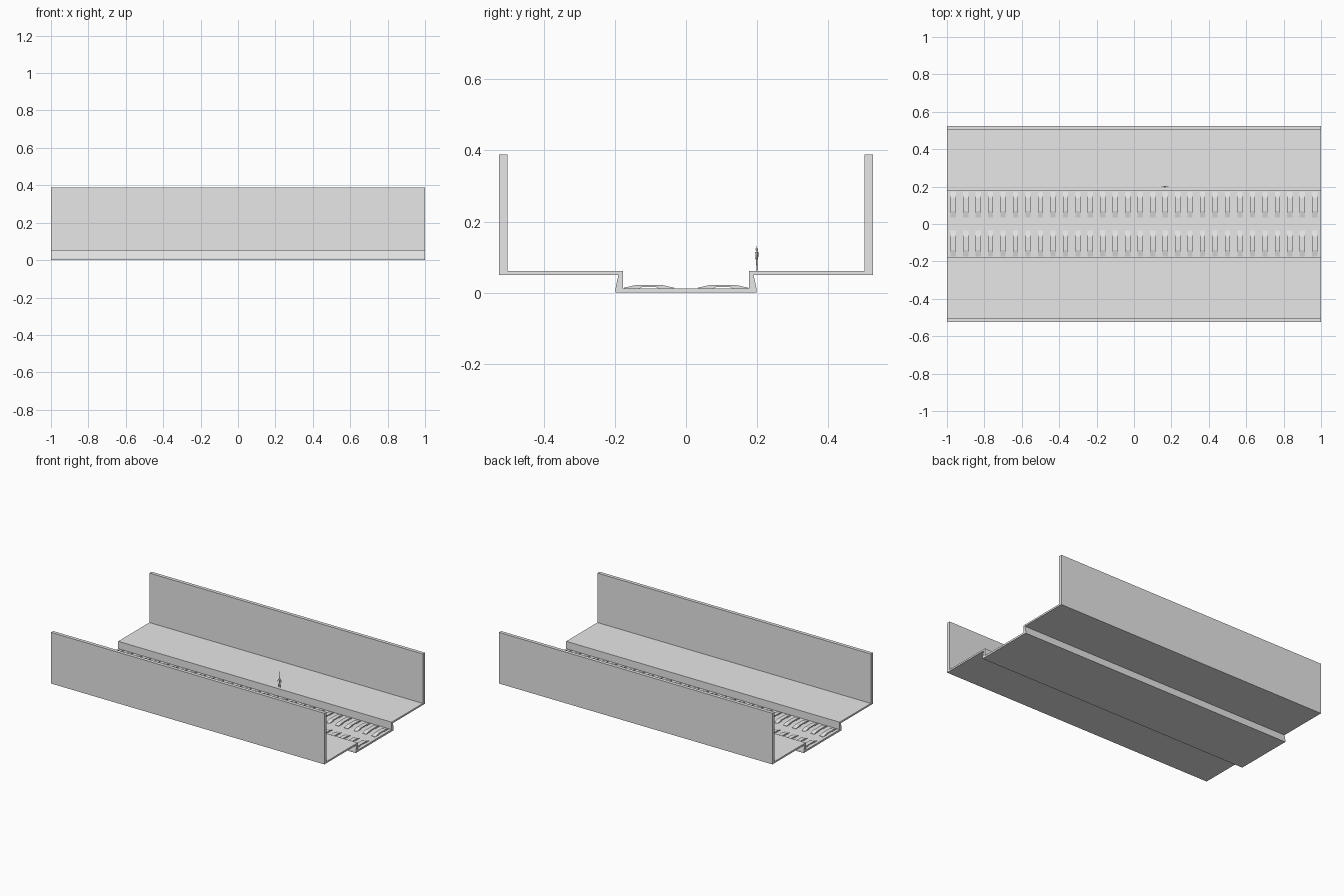
import bpy
import bmesh
from mathutils import Vector

old = bpy.data.objects.get("Cube")
if old:
    bpy.data.objects.remove(old, do_unlink=True)

grey = bpy.data.materials.new("concrete grey")
grey.use_nodes = True
grey.diffuse_color = (0.8, 0.8, 0.8, 1)
grey.node_tree.nodes["Principled BSDF"].inputs["Base Color"].default_value = (0.8, 0.8, 0.8, 1)


def finish(name, bm):
    bmesh.ops.recalc_face_normals(bm, faces=bm.faces)
    mesh = bpy.data.meshes.new(name)
    bm.to_mesh(mesh)
    bm.free()
    mesh.materials.append(grey)
    obj = bpy.data.objects.new(name, mesh)
    bpy.context.collection.objects.link(obj)
    return obj


def extrude_profile(bm, points, x0, x1):
    """Sweep a (y, z) outline from x0 to x1."""
    face = bm.faces.new([bm.verts.new((x0, y, z)) for y, z in points])
    moved = bmesh.ops.extrude_face_region(bm, geom=[face], use_keep_orig=True)["geom"]
    bmesh.ops.translate(bm, vec=(x1 - x0, 0, 0),
                        verts=[g for g in moved if isinstance(g, bmesh.types.BMVert)])


# Station shell: sunken track bed, platforms and side walls in one section
half = [(0.177, 0.012), (0.177, 0.061), (0.502, 0.061), (0.502, 0.388),
        (0.525, 0.388), (0.525, 0.05), (0.19, 0.05), (0.198, 0.012), (0.198, 0)]
bm = bmesh.new()
extrude_profile(bm, half + [(-y, z) for y, z in reversed(half)], -1, 1)
finish("station_shell", bm)

# Two rows of sleepers with sloping ends, notched underneath
sleeper = [(-0.07, 0.012), (-0.07, 0.014), (-0.035, 0.022), (0.035, 0.022),
           (0.07, 0.014), (0.07, 0.012), (0.026, 0.012), (0.02, 0.016),
           (-0.02, 0.016), (-0.026, 0.012)]
count = 30
for side, centre in (("front", -0.104), ("back", 0.104)):
    bm = bmesh.new()
    for i in range(count):
        x = -1 + (i + 0.5) * 2 / count
        extrude_profile(bm, [(y + centre, z) for y, z in sleeper], x - 0.014, x + 0.014)
    finish(side + "_sleepers", bm)


# Small standing figure at the platform edge
def limb(bm, start, end, r1, r2):
    a, b = Vector(start), Vector(end)
    turn = (b - a).to_track_quat("Z", "Y").to_matrix().to_4x4()
    turn.translation = (a + b) / 2
    bmesh.ops.create_cone(bm, cap_ends=True, segments=8, radius1=r1, radius2=r2,
                          depth=(b - a).length, matrix=turn)


bm = bmesh.new()
limb(bm, (0, 0, 0.032), (0, 0, 0.053), 0.005, 0.006)
limb(bm, (0, 0, 0.053), (0, 0, 0.058), 0.002, 0.002)
bmesh.ops.create_uvsphere(bm, u_segments=10, v_segments=8, radius=0.0045)
bmesh.ops.translate(bm, vec=(0, 0, 0.061), verts=bm.verts[-72:])
for s in (-1, 1):
    limb(bm, (s * 0.003, 0, 0.034), (s * 0.005, 0, 0), 0.003, 0.0015)
    limb(bm, (s * 0.005, 0, 0.052), (s * 0.018, 0, 0.034), 0.002, 0.0012)
# Flatten the body front to back
bmesh.ops.scale(bm, vec=(1, 0.75, 1), verts=bm.verts)
figure = finish("standing_figure", bm)
figure.location = (0.165, 0.199, 0.061)
for poly in figure.data.polygons:
    poly.use_smooth = True
